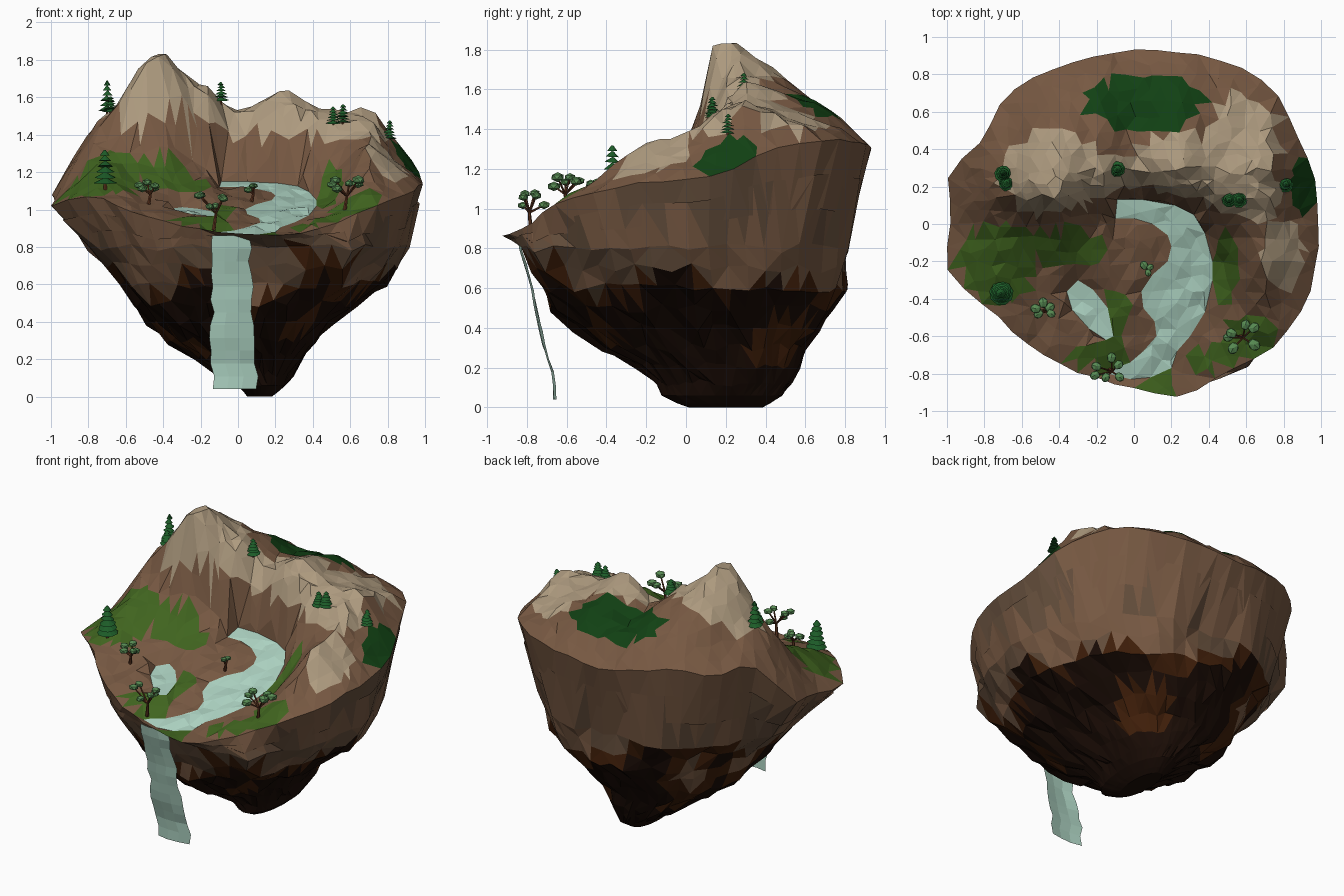
import bpy, bmesh, math, random
from mathutils import Vector, Matrix, noise
from mathutils.geometry import delaunay_2d_cdt

if "Cube" in bpy.data.objects:
    bpy.data.objects.remove(bpy.data.objects["Cube"])

random.seed(4)
rnd = random.uniform
COL = dict(tan=(172, 153, 126), brown=(118, 89, 68), belt=(100, 79, 62), dark=(66, 36, 18),
           black=(32, 20, 14), grass=(66, 100, 36), moss=(24, 66, 26), water=(172, 210, 193),
           pine=(34, 92, 44), leaf=(88, 138, 84), bark=(98, 58, 38))
MATS = {}
for n, c in COL.items():
    MATS[n] = bpy.data.materials.new(n)
    MATS[n].diffuse_color = [(v / 255) ** 2.2 for v in c] + [1]


def make(name, verts, faces, colour):
    """Flat-shaded object; colour is a material name or a function of the face centre."""
    me = bpy.data.meshes.new(name)
    me.from_pydata([tuple(v) for v in verts], [], faces)
    ob = bpy.data.objects.new(name, me)
    bpy.context.collection.objects.link(ob)
    slots = {}
    for p in me.polygons:
        key = colour(p.center) if callable(colour) else colour
        if key not in slots:
            slots[key] = len(slots)
            me.materials.append(MATS[key])
        p.material_index = slots[key]


def interp(keys, vals, t, smooth=False):
    """Piecewise lookup, linear or eased."""
    if t <= keys[0]:
        return vals[0]
    for i in range(len(keys) - 1):
        if t <= keys[i + 1]:
            f = (t - keys[i]) / (keys[i + 1] - keys[i])
            f = f * f * (3 - 2 * f) if smooth else f
            return vals[i] * (1 - f) + vals[i + 1] * f
    return vals[-1]


def inside(p, poly):
    hit = False
    for a, b in zip(poly, poly[1:] + poly[:1]):
        if (a[1] > p[1]) != (b[1] > p[1]) and p[0] < a[0] + (p[1] - a[1]) * (b[0] - a[0]) / (b[1] - a[1]):
            hit = not hit
    return hit


def in_spots(c, spots):
    w = 1 + 0.5 * noise.noise(Vector((c[0] * 6, c[1] * 6, 3)))
    return any(((c[0] - x) / a) ** 2 + ((c[1] - y) / b) ** 2 < w for x, y, a, b in spots)


# Plan outlines: island rim, river, pond
RIM_R = [.99, 1.0, 1.0, 1.03, 1.0, .95, .94, .91, .93, .98, .91, 1.02, .98,
         1.03, .9, .85, .85, .84, .87, .96, .93, .98, 1.02, 1.0, .99]
SEG = 52
rim = []
for i in range(SEG):
    t = 2 * math.pi * i / SEG
    r = interp(list(range(0, 361, 15)), RIM_R, math.degrees(t)) + rnd(-.01, .01)
    rim.append((max(-1, min(1, r * math.cos(t))), r * math.sin(t)))
RIVER = [(-.09, .13), (-.1, .03), (0, .03), (.1, 0), (.18, -.06), (.2, -.12), (.18, -.2), (.1, -.27),
         (.04, -.36), (.05, -.45), (.11, -.52), (.12, -.6), (.05, -.68), (-.02, -.74), (-.1, -.77),
         (-.14, -.8), (-.02, -.83), (.09, -.82), (.2, -.77), (.23, -.68), (.3, -.6), (.38, -.47),
         (.42, -.3), (.42, -.2), (.38, -.05), (.32, .05), (.22, .1), (.05, .13)]
POND = [(-.3, -.3), (-.22, -.35), (-.14, -.45), (-.11, -.6), (-.15, -.62), (-.24, -.56), (-.33, -.46), (-.36, -.36)]

# Relief: heights along x for a few y rows
GX = [-1, -.75, -.42, -.2, 0, .25, .45, .7, 1]
GY = [-.95, -.7, -.45, -.2, -.05, .05, .12, .2, .3, .5, .75, .92]
GZ = [[.85, .85, .85, .85, .86, .86, .86, .88, .9],
      [.95, .98, .96, .94, .9, .89, .94, 1.0, .98],
      [1.0, 1.08, 1.03, 1.0, 1.0, .96, .99, 1.15, 1.05],
      [1.02, 1.2, 1.12, 1.09, 1.07, 1.03, 1.06, 1.33, 1.12],
      [1.02, 1.27, 1.25, 1.16, 1.11, 1.08, 1.2, 1.36, 1.13],
      [1.03, 1.35, 1.4, 1.22, 1.13, 1.12, 1.34, 1.4, 1.14],
      [1.04, 1.43, 1.82, 1.46, 1.16, 1.3, 1.45, 1.46, 1.14],
      [1.06, 1.48, 1.85, 1.65, 1.38, 1.55, 1.51, 1.5, 1.15],
      [1.08, 1.49, 1.8, 1.67, 1.53, 1.64, 1.53, 1.54, 1.18],
      [1.12, 1.4, 1.66, 1.62, 1.52, 1.58, 1.5, 1.45, 1.2],
      [1.18, 1.28, 1.45, 1.48, 1.46, 1.48, 1.42, 1.36, 1.2],
      [1.2, 1.24, 1.28, 1.31, 1.3, 1.32, 1.3, 1.26, 1.2]]


def height(x, y):
    if inside((x, y), RIVER) or min(math.dist((x, y), q) for q in RIVER) < .004:
        return 1.11 + .3 * y
    if inside((x, y), POND) or min(math.dist((x, y), q) for q in POND) < .004:
        return .99 + .15 * (y + .45)
    return interp(GY, [interp(GX, row, x, abs(x) < .75) for row in GZ], y)


# Ground triangulated around the water outlines, with extra rows on the cliff
pts, edges = [], []
for loop in (rim, RIVER, POND):
    s = len(pts)
    pts += loop
    edges += [(s + i, s + (i + 1) % len(loop)) for i in range(len(loop))]
fixed = list(pts)
STEP = .072
rows = [j * STEP for j in range(-14, 15)] + [.036, .108, .18, .25]
for j, y in enumerate(rows):
    for i in range(-15, 16):
        p = ((i + .5 * (j % 2)) * STEP + rnd(-.022, .022), y + rnd(-.02, .02))
        if inside((p[0] * 1.04, p[1] * 1.04), rim) and min(math.dist(p, q) for q in fixed) > .04 \
                and min(math.dist(p, q) for q in pts) > .03:
            pts.append(p)
v2, _, tris, *_ = delaunay_2d_cdt([Vector(p) for p in pts], edges, [], 0, 1e-5)
ground_v = []
for v in v2:
    z = height(v.x, v.y)
    on_edge = min(math.dist(v, q) for q in fixed) < .004
    ground_v.append((v.x, v.y, z if on_edge else z + rnd(-.012, .012)))
parts = {"ground": [], "river": [], "pond": []}
for t in tris:
    c = sum((v2[i] for i in t), Vector((0, 0))) / 3
    if inside(c, RIVER):
        parts["river"].append(t)
    elif inside(c, POND):
        parts["pond"].append(t)
    elif inside(c, rim):
        parts["ground"].append(t)

TAN = [(-.45, .28, .28, .24), (-.05, .24, .3, .12), (.25, .28, .28, .2), (.58, .42, .22, .27),
       (.65, .12, .2, .16)]
SLAB = [(.79, -.16, .12, .19)]
MOSS = [(.05, .65, .32, .15), (.9, .2, .06, .16)]
GRASS = [(-.72, -.2, .22, .2), (-.36, -.12, .2, .1), (-.1, -.5, .07, .16), (-.2, -.7, .17, .07),
         (.62, -.6, .15, .12), (.15, -.86, .1, .07), (.49, -.25, .06, .2), (.4, -.72, .15, .06)]


def ground_colour(c):
    if in_spots(c, MOSS):
        return "moss"
    if (c.z > 1.38 and in_spots(c, TAN)) or in_spots(c, SLAB):
        return "tan"
    return "grass" if in_spots(c, GRASS) else "brown"


for n, f in parts.items():
    used = sorted({i for t in f for i in t})
    idx = {k: i for i, k in enumerate(used)}
    make(n, [ground_v[k] for k in used], [[idx[k] for k in t] for t in f],
         ground_colour if n == "ground" else "water")

# Rock underside: rings from the rim down to the tip
LZ = [0, .05, .15, .3, .45, .6, .8]
X0 = [.05, .01, -.15, -.38, -.53, -.62, -.8]
X1 = [.18, .25, .31, .42, .57, .77, .91]
Y0 = [.02, -.12, -.17, -.42, -.63, -.73, -.81]
Y1 = [.38, .48, .55, .6, .72, .81, .84]
rings = [[Vector((x, y, height(x, y))) for x, y in rim]]
for z in (.8, .7, .6, .5, .4, .3, .21, .13, .06, .02, 0):
    x0, x1, y0, y1 = (interp(LZ, k, z) for k in (X0, X1, Y0, Y1))
    ring = []
    for i in range(SEG):
        t = 2 * math.pi * i / SEG
        d = Vector((math.cos(t) * (x1 - x0) / 2, math.sin(t) * (y1 - y0) / 2, 0))
        p = Vector(((x0 + x1) / 2, (y0 + y1) / 2, z)) + d
        # front-right shoulder beside the waterfall, plus rough rock
        p += d * (.13 * z * math.exp(-((math.degrees(t) - 300) / 20) ** 2)
                  + .07 * noise.noise(p * 4) + rnd(-.016, .014))
        p.z += rnd(-.025, .025) if z > .1 else 0
        ring.append(p)
    rings.append(ring)
for f in (.67, .33):  # bands between the tilted rim and the first level ring
    band = [a.lerp(b, f) for a, b in zip(rings[0], rings[-11])]
    rings.insert(len(rings) - 11, [p + Vector((p.x, p.y, 0)) * rnd(-.015, .012) for p in band])
for r in rings:
    for p in r:
        p.x = max(-1, min(1, p.x))
uv, uf = [p for r in rings for p in r], []
for k in range(len(rings) - 1):
    for i in range(SEG):
        a, d = k * SEG + i, k * SEG + (i + 1) % SEG
        b, c = a + SEG, d + SEG
        uf += [(a, b, c), (a, c, d)] if random.random() < .5 else [(a, b, d), (b, c, d)]
uf.append([len(uv) - 1 - i for i in range(SEG)])


def rock_colour(c):
    n = noise.noise(c * 3.2)
    h = c.z + .4 * n - .05 * c.y
    if h > .66:
        return "brown" if h > .92 or n > .2 else "belt"
    if h > .56:
        return "dark"
    return "dark" if n > .15 and c.z > .2 else "black"


make("underside", uv, uf, rock_colour)

# Waterfall ribbon
FZ = [.03, .165, .31, .5, .6, .7, .8, .86]
FY = [-.655, -.66, -.708, -.75, -.77, -.795, -.83, -.835]
wv, wf, N = [], [], 12
for k in range(N + 1):
    z = .86 - .82 * k / N
    l, r = -.14 + rnd(-.014, .014), interp([0, .4, .85], [.1, .085, .06], z) + rnd(-.014, .014)
    for j in range(4):
        wv.append((l + (r - l) * j / 3, interp(FZ, FY, z) - .014 * math.sin(j / 3 * math.pi) + rnd(-.004, .004), z))
    if k:
        wf += [(a, a + 1, a - 3, a - 4) for a in range(k * 4, k * 4 + 3)]
make("waterfall", wv, wf, "water")


def solid(name, bm, colour):
    me = bpy.data.meshes.new(name)
    bm.to_mesh(me)
    bm.free()
    me.materials.append(MATS[colour])
    bpy.context.collection.objects.link(bpy.data.objects.new(name, me))


def stick(bm, a, b, r):
    d = b - a
    m = Matrix.Translation((a + b) / 2) @ d.to_track_quat('Z', 'Y').to_matrix().to_4x4()
    bmesh.ops.create_cone(bm, cap_ends=True, segments=6, radius1=r, radius2=r * .7, depth=d.length, matrix=m)


# Conifers: trunk with stacked cone skirts
for x, y, h, r in [(-.71, -.37, .22, .065), (-.7, .27, .2, .045), (-.68, .22, .1, .045), (-.09, .29, .12, .043),
                   (.51, .13, .11, .04), (.56, .13, .12, .045), (.81, .21, .12, .04)]:
    base = Vector((x, y, height(x, y) - .02))
    bm = bmesh.new()
    stick(bm, base, base + Vector((0, 0, h * .6)), r * .16)
    solid("conifer_trunk", bm, "bark")
    bm = bmesh.new()
    for k in range(6):
        m = Matrix.Translation(base + Vector((rnd(-.003, .003), rnd(-.003, .003), h * (.27 + .135 * k)))) \
            @ Matrix.Rotation(rnd(-.15, .15), 4, 'X') @ Matrix.Rotation(k, 4, 'Z')
        bmesh.ops.create_cone(bm, cap_ends=True, segments=9, radius1=r * (1 - .12 * k), radius2=r * .08,
                              depth=h * .13, matrix=m)
    solid("conifer_needles", bm, "pine")

# Broadleaf trees: bent trunk, branches with flattened leaf clumps
for x, y, h, s, count in [(-.48, -.46, .13, .055, 5), (-.13, -.78, .18, .08, 6),
                          (.57, -.6, .16, .085, 6), (.07, -.24, .09, .025, 3)]:
    base = Vector((x, y, height(x, y) - .015))
    fork = base + Vector((.012, -.008, h * .5))
    wood, leaves = bmesh.new(), bmesh.new()
    stick(wood, base, fork, .011)
    for k in range(count):
        t = k * 2 * math.pi / count + rnd(0, .8)
        q = s * rnd(.6, 1.15)
        tip = base + Vector((q * math.cos(t), q * .8 * math.sin(t), h * rnd(.7, 1.05)))
        stick(wood, fork, tip, .006)
        m = Matrix.Translation(tip) @ Matrix.Rotation(t, 4, 'Z') @ Matrix.Diagonal((1, .85, .65, 1))
        bmesh.ops.create_icosphere(leaves, subdivisions=1, radius=.016 + s * .15 + rnd(0, .01), matrix=m)
    solid("broadleaf_wood", wood, "bark")
    solid("broadleaf_leaves", leaves, "leaf")

for m in bpy.data.materials:
    if m.users and not m.is_grease_pencil:
        m.use_nodes = True
        m.node_tree.nodes["Principled BSDF"].inputs["Base Color"].default_value = m.diffuse_color
